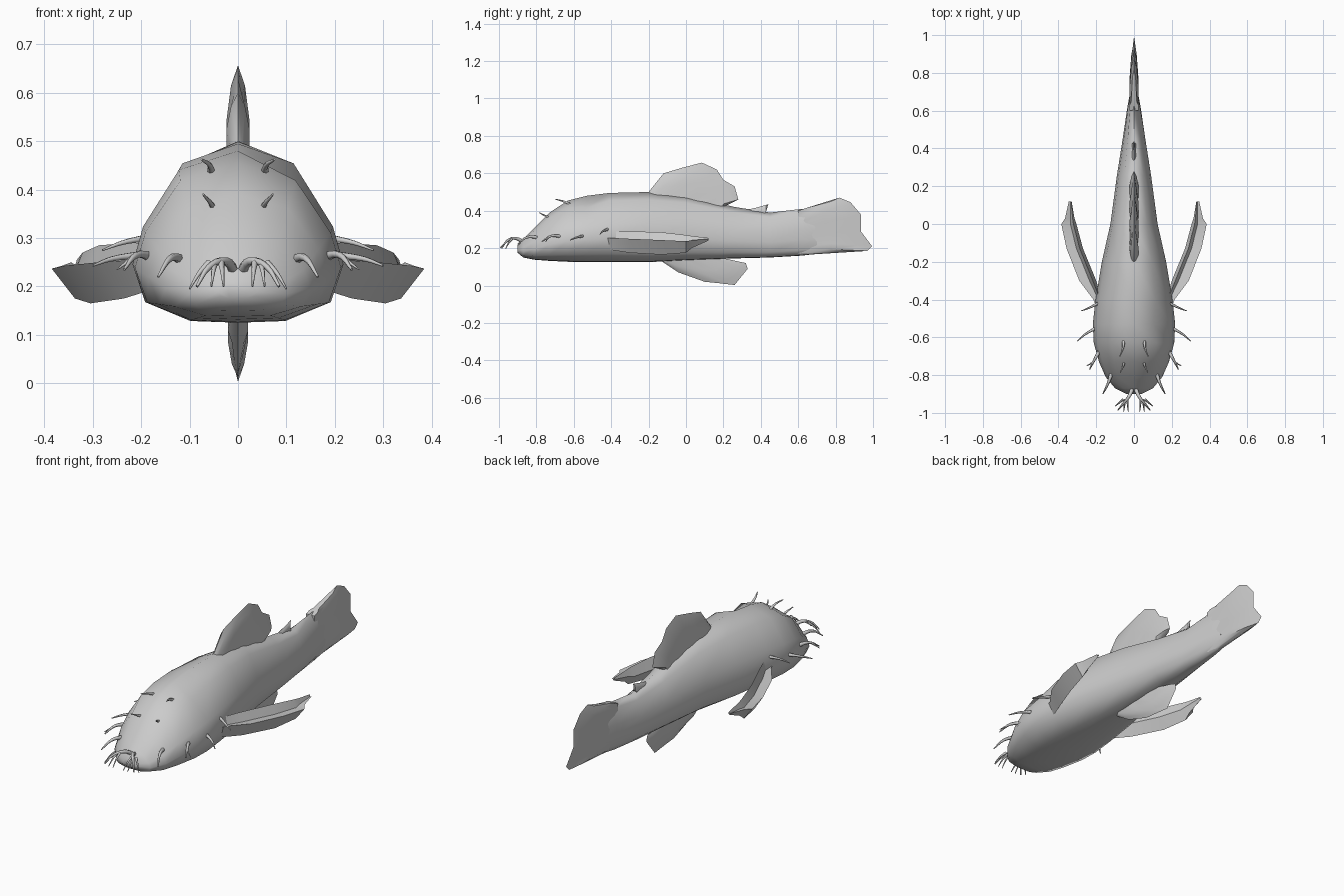
import bpy
import bmesh
import math
from mathutils import Vector

if "Cube" in bpy.data.objects:
    bpy.data.objects.remove(bpy.data.objects["Cube"], do_unlink=True)

grey = bpy.data.materials.new("Soft grey")
grey.use_nodes = True
grey.diffuse_color = (0.6, 0.6, 0.6, 1)
grey.node_tree.nodes["Principled BSDF"].inputs["Base Color"].default_value = (0.6, 0.6, 0.6, 1)


def loft(name, rings, angle=60):
    """Skin a row of equal-length rings and close both ends."""
    bm = bmesh.new()
    rows = [[bm.verts.new(p) for p in ring] for ring in rings]
    count = len(rows[0])
    for a, b in zip(rows, rows[1:]):
        for i in range(count):
            j = (i + 1) % count
            bm.faces.new((a[i], a[j], b[j], b[i]))
    bm.faces.new(rows[0])
    bm.faces.new(rows[-1])
    bmesh.ops.recalc_face_normals(bm, faces=bm.faces)
    mesh = bpy.data.meshes.new(name)
    bm.to_mesh(mesh)
    bm.free()
    mesh.materials.append(grey)
    obj = bpy.data.objects.new(name, mesh)
    bpy.context.collection.objects.link(obj)
    bpy.ops.object.select_all(action="DESELECT")
    obj.select_set(True)
    bpy.context.view_layer.objects.active = obj
    bpy.ops.object.shade_smooth_by_angle(angle=math.radians(angle))
    return obj


def ribbed_fin(name, base, tips, thick):
    """Upright fin: rays fan from a base line to the tips, ridged on both sides."""
    start, end = Vector((0, *base[0])), Vector((0, *base[1]))
    rings = []
    for i, tip in enumerate(tips):
        root = start.lerp(end, i / (len(tips) - 1))
        point = Vector((0, *tip))
        rib = thick * (1 if i % 2 else 0.6)
        side = [root.lerp(point, f) + Vector((w, 0, 0))
                for f, w in ((0, thick), (0.45, rib), (0.8, rib * 0.6))]
        mirror = [Vector((-p.x, p.y, p.z)) for p in reversed(side)]
        rings.append(side + [point] + mirror)
    loft(name, rings, 35)


def bristle(name, points, radius):
    """Tapered fleshy whisker, made on both sides."""
    for label, sign in (("left", 1), ("right", -1)):
        curve = bpy.data.curves.new(f"{label}_{name}", "CURVE")
        curve.dimensions = "3D"
        curve.bevel_depth = radius
        curve.bevel_resolution = 1
        curve.resolution_u = 4
        curve.use_fill_caps = True
        spline = curve.splines.new("BEZIER")
        spline.bezier_points.add(len(points) - 1)
        for i, (bp, p) in enumerate(zip(spline.bezier_points, points)):
            bp.co = (sign * p[0], p[1], p[2])
            bp.handle_left_type = bp.handle_right_type = "AUTO"
            bp.radius = 1 - 0.75 * i / (len(points) - 1)
        curve.materials.append(grey)
        bpy.context.collection.objects.link(bpy.data.objects.new(f"{label}_{name}", curve))


# Body: one half cross-section scaled along the length (y, half width, bottom, top)
half = [(0, 0), (.45, .01), (.88, .12), (1, .34), (.9, .56), (.56, .89), (0, 1)]
section = half + [(-u, v) for u, v in reversed(half[1:-1])]
stations = [(-.9, .04, .175, .215), (-.87, .1, .15, .25), (-.81, .15, .138, .31),
            (-.73, .185, .132, .39), (-.63, .213, .127, .455), (-.53, .218, .125, .48),
            (-.41, .205, .125, .495), (-.2, .17, .125, .5), (0, .125, .135, .48),
            (.26, .09, .145, .42), (.45, .06, .15, .39), (.62, .035, .16, .41),
            (.7, .02, .17, .4)]
body = loft("body", [[Vector((u * w, y, lo + v * (hi - lo))) for u, v in section]
                     for y, w, lo, hi in stations], 70)
# Shallow hollow behind the left eye
for v in body.data.vertices:
    if v.co.x > .1 and abs(v.co.y + .53) < .01 and v.co.z > .4:
        v.co.x -= .02
        v.co.z -= .025

# Upright fins
ribbed_fin("dorsal_fin", ((-.18, .47), (.18, .41)),
           [(-.2, .5), (-.12, .6), (-.02, .63), (.085, .657), (.165, .62),
            (.2, .565), (.26, .53), (.28, .46), (.2, .42)], .024)
ribbed_fin("belly_fin", ((-.12, .14), (.16, .155)),
           [(-.13, .13), (-.04, .07), (.1, .02), (.18, .012), (.26, .003),
            (.33, .09), (.32, .12)], .021)
ribbed_fin("tail_fin", ((.6, .17), (.6, .4)),
           [(.65, .165), (.97, .185), (.995, .21), (.935, .29), (.935, .38),
            (.88, .445), (.82, .47), (.66, .42)], .024)
ribbed_fin("small_rear_fin", ((.3, .38), (.42, .38)),
           [(.3, .4), (.37, .415), (.44, .435), (.43, .4)], .011)

# Side fins: diamond section (y, inner x, outer x, bottom, top)
side_stations = [(-.46, .15, .19, .21, .28), (-.4, .17, .215, .19, .29),
                 (-.3, .2, .29, .175, .29), (-.13, .27, .357, .165, .285),
                 (0, .305, .385, .175, .27), (.03, .315, .365, .2, .265),
                 (.12, .33, .345, .24, .255)]
for label, sign in (("left", 1), ("right", -1)):
    rings = []
    for y, inner, outer, lo, hi in side_stations:
        mid, z = inner * .6 + outer * .4, lo * .35 + hi * .65
        ring = [(inner, lo * .5 + hi * .5), (inner * .8 + outer * .2, hi), (mid, z - .005),
                (outer, z), (mid, lo)]
        rings.append([Vector((sign * x, y, h)) for x, h in ring])
    loft(f"{label}_side_fin", rings, 35)

# Whiskers
bristle("crown_bristle", [(.055, -.61, .43), (.058, -.655, .45), (.075, -.7, .462)], .009)
bristle("brow_bristle", [(.05, -.7, .355), (.055, -.745, .37), (.072, -.785, .39)], .009)
bristle("cheek_bristle", [(.115, -.78, .255), (.14, -.85, .258), (.165, -.9, .22)], .011)
bristle("jaw_bristle", [(.175, -.66, .26), (.21, -.72, .265), (.235, -.77, .235)], .011)
bristle("jaw_fork", [(.215, -.73, .262), (.23, -.74, .25), (.25, -.75, .235)], .006)
bristle("gill_bristle", [(.2, -.55, .265), (.26, -.585, .257), (.3, -.62, .243)], .009)
bristle("shoulder_bristle", [(.19, -.42, .3), (.24, -.445, .29), (.28, -.46, .275)], .008)
bristle("snout_bristle", [(.005, -.86, .225), (.025, -.91, .252), (.06, -.955, .24),
                          (.085, -.985, .2)], .012)
for i, tip in enumerate([(.03, -.995, .2), (.055, -.995, .2), (.1, -.965, .195)]):
    root = Vector((.035 + .012 * i, -.93, .25))
    bristle(f"snout_fork_{i + 1}", [root, root.lerp(Vector(tip), .5) + Vector((0, 0, .006)), tip], .007)
